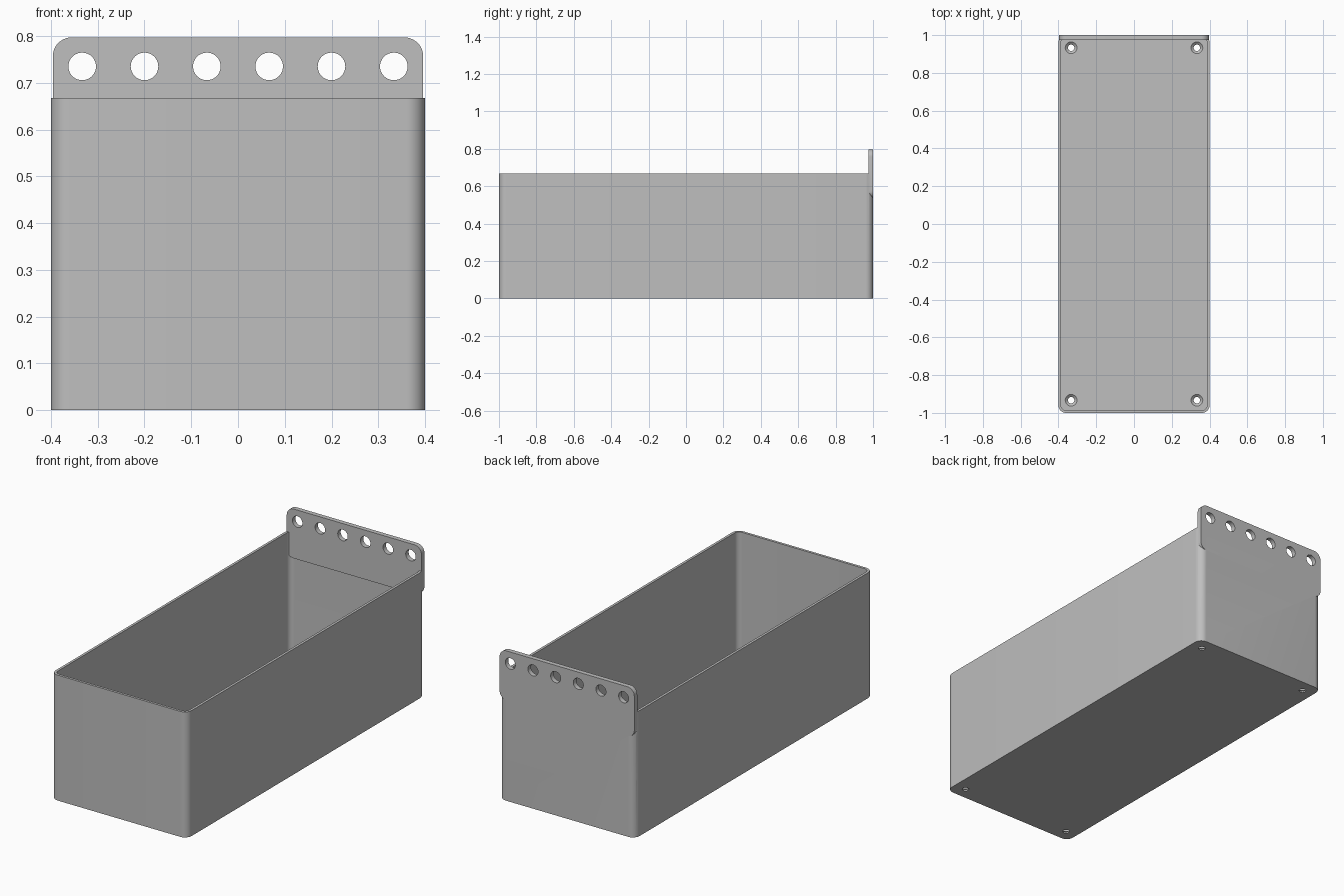
import bpy, bmesh, math
from mathutils import Matrix, Vector

cube = bpy.data.objects.get("Cube")
if cube:
    bpy.data.objects.remove(cube)

WALL, FLOOR = 0.0135, 0.02
HEIGHT = 0.667

grey = bpy.data.materials.new("plain grey")
grey.use_nodes = True
grey.diffuse_color = (0.52, 0.52, 0.52, 1)
grey.node_tree.nodes["Principled BSDF"].inputs["Base Color"].default_value = grey.diffuse_color


def finish(name, bm):
    bmesh.ops.recalc_face_normals(bm, faces=bm.faces)
    mesh = bpy.data.meshes.new(name)
    bm.to_mesh(mesh)
    bm.free()
    mesh.materials.append(grey)
    obj = bpy.data.objects.new(name, mesh)
    bpy.context.collection.objects.link(obj)
    return obj


def rounded_slab(name, half_w, half_h, radius, depth, matrix, steps=10):
    """Rounded rectangle in local xy, extruded along local z."""
    bm = bmesh.new()
    verts = []
    corners = [(1, 1), (-1, 1), (-1, -1), (1, -1)]
    for i, (sx, sy) in enumerate(corners):
        for s in range(steps + 1):
            a = math.pi / 2 * (i + s / steps)
            verts.append(bm.verts.new((sx * (half_w - radius) + radius * math.cos(a),
                                       sy * (half_h - radius) + radius * math.sin(a), 0)))
    face = bm.faces.new(verts)
    top = bmesh.ops.extrude_face_region(bm, geom=[face])["geom"]
    bmesh.ops.translate(bm, vec=(0, 0, depth),
                        verts=[g for g in top if isinstance(g, bmesh.types.BMVert)])
    bm.transform(matrix)
    return finish(name, bm)


def round_cutter(name, positions, r_low, r_high, depth, turn):
    """Several round or conical cutters in one object."""
    bm = bmesh.new()
    for p in positions:
        bmesh.ops.create_cone(bm, cap_ends=True, segments=40, radius1=r_low, radius2=r_high,
                              depth=depth, matrix=Matrix.Translation(Vector(p)) @ turn)
    return finish(name, bm)


def combine(target, tool, operation):
    tool.hide_render = True
    mod = target.modifiers.new(operation.lower(), 'BOOLEAN')
    mod.operation = operation
    mod.solver = 'EXACT'
    mod.object = tool
    bpy.context.view_layer.objects.active = target
    bpy.ops.object.modifier_apply(modifier=mod.name)
    bpy.data.objects.remove(tool)


# Open box with rounded upright corners
bin_body = rounded_slab("storage_bin", 0.4, 1.0, 0.04, HEIGHT, Matrix())

# Hanging plate set into the back wall
upright = Matrix.Rotation(math.pi / 2, 4, 'X')
plate_low, plate_high = 0.535, 0.797
plate = rounded_slab("hanging_plate", 0.396, (plate_high - plate_low) / 2, 0.04, 0.025,
                     Matrix.Translation((0, 1.0, (plate_low + plate_high) / 2)) @ upright)

# Hollow the box before joining the plate
cavity = rounded_slab("cavity", 0.4 - WALL, 1.0 - WALL, 0.04 - WALL, HEIGHT,
                      Matrix.Translation((0, 0, FLOOR)))
combine(bin_body, cavity, 'DIFFERENCE')
combine(bin_body, plate, 'UNION')

# Row of six hanging holes
row = [((i - 2.5) * 0.1333, 0.99, 0.735) for i in range(6)]
combine(bin_body, round_cutter("hanging_holes", row, 0.0295, 0.0295, 0.1, upright), 'DIFFERENCE')

# Countersunk screw holes in the floor corners
spots = [(x, y) for x in (-0.333, 0.333) for y in (-0.933, 0.933)]
shafts = [(x, y, 0.01) for x, y in spots]
combine(bin_body, round_cutter("screw_holes", shafts, 0.017, 0.017, 0.1, Matrix()), 'DIFFERENCE')
sinks = [(x, y, FLOOR - 0.005) for x, y in spots]
combine(bin_body, round_cutter("countersinks", sinks, 0.013, 0.038, 0.022, Matrix()), 'DIFFERENCE')

# Smooth round corners, crisp edges
bpy.ops.object.select_all(action='DESELECT')
bin_body.select_set(True)
bpy.context.view_layer.objects.active = bin_body
bpy.ops.object.shade_smooth_by_angle(angle=math.radians(30))
